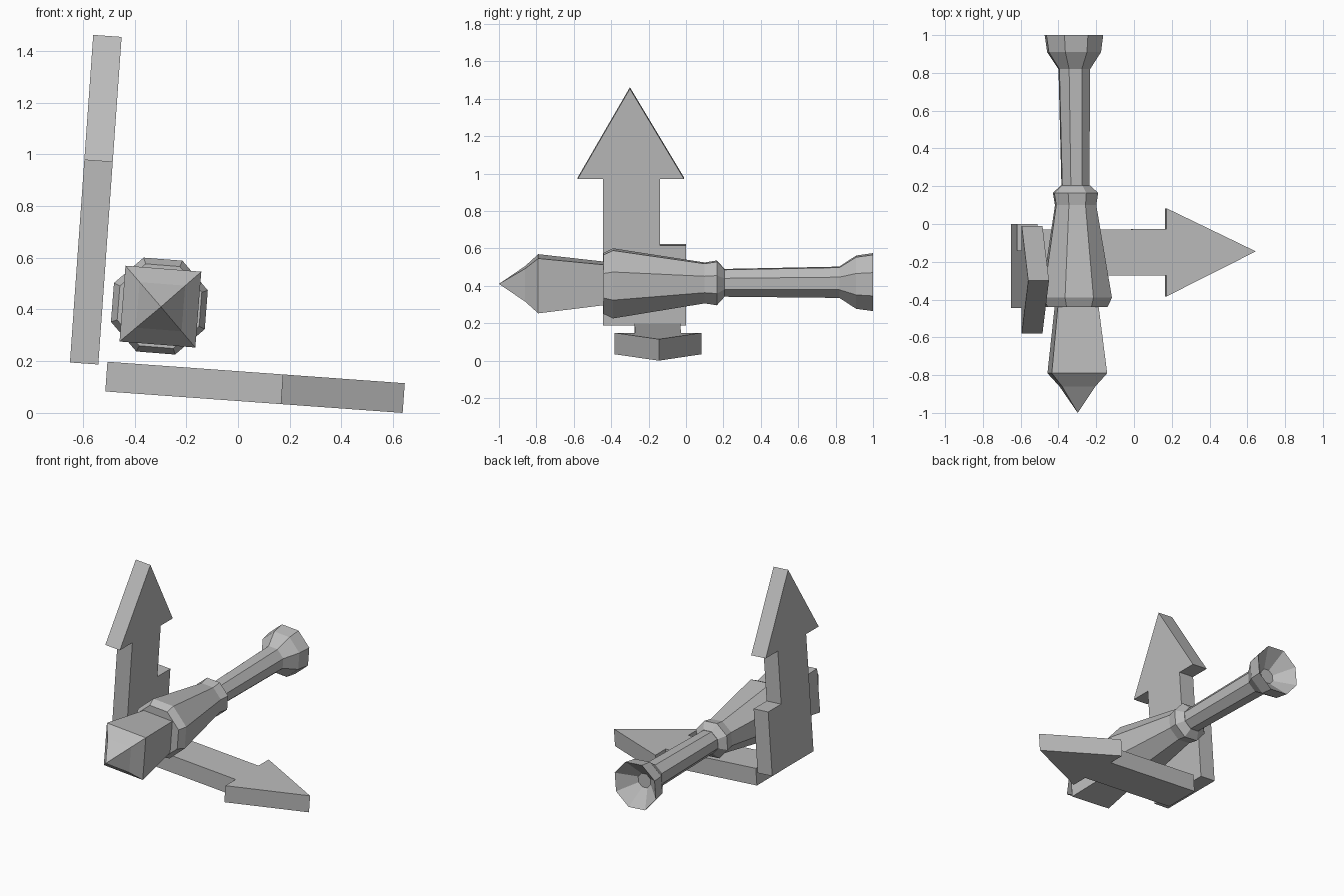
import bpy, bmesh, math
from mathutils import Vector

cube = bpy.data.objects.get("Cube")
if cube:
    bpy.data.objects.remove(cube, do_unlink=True)

grey = bpy.data.materials.new("plain_grey")
grey.use_nodes = True
grey.diffuse_color = (0.5, 0.5, 0.5, 1)
bsdf = next(n for n in grey.node_tree.nodes if n.type == 'BSDF_PRINCIPLED')
bsdf.inputs["Base Color"].default_value = grey.diffuse_color

ROLL = math.radians(-4.5)


def finish(name, bm):
    bmesh.ops.recalc_face_normals(bm, faces=bm.faces)
    mesh = bpy.data.meshes.new(name)
    bm.to_mesh(mesh)
    bm.free()
    mesh.materials.append(grey)
    obj = bpy.data.objects.new(name, mesh)
    bpy.context.collection.objects.link(obj)
    return obj


def axis_point(y):
    """Centre line of the tool, drifting slightly along its length."""
    return Vector((-0.308 - 0.01 * y, y, 0.415 + 0.005 * y))


def lathe(name, sides, rings, tip=None):
    """Faceted body through (y, radius) rings, with an optional pointed start."""
    bm = bmesh.new()
    loops = []
    for y, r in rings:
        c = axis_point(y)
        angles = [ROLL + (i + 0.5) * math.tau / sides for i in range(sides)]
        loops.append([bm.verts.new(c + Vector((r * math.cos(a), 0, r * math.sin(a))))
                      for a in angles])
    for a, b in zip(loops, loops[1:]):
        for i in range(sides):
            j = (i + 1) % sides
            bm.faces.new((a[i], a[j], b[j], b[i]))
    bm.faces.new(loops[-1])
    if tip is None:
        bm.faces.new(loops[0])
    else:
        point = bm.verts.new(axis_point(tip))
        for i in range(sides):
            bm.faces.new((point, loops[0][i], loops[0][(i + 1) % sides]))
    return finish(name, bm)


def plate(name, outline, origin, along, thickness):
    """Extruded outline of (distance, y) points, lying along a sloped direction."""
    bm = bmesh.new()
    along = Vector(along).normalized()
    normal = Vector((0, 1, 0)).cross(along) * thickness
    base = [bm.verts.new(Vector(origin) + along * d + Vector((0, y, 0)))
            for d, y in outline]
    face = bm.faces.new(base)
    out = bmesh.ops.extrude_face_region(bm, geom=[face])
    moved = [v for v in out["geom"] if isinstance(v, bmesh.types.BMVert)]
    bmesh.ops.translate(bm, verts=moved, vec=normal)
    return finish(name, bm)


# Square pointed head
lathe("pointed_head", 4, [(-0.86, 0.125), (-0.79, 0.208), (-0.43, 0.152)], tip=-1.0)

# Eight-sided collar, tapering to the neck bead
lathe("collar", 8, [(-0.44, 0.172), (-0.39, 0.197), (0.1, 0.115),
                    (0.165, 0.126), (0.205, 0.08)])

# Slim handle with a flared, hollow end
lathe("handle", 8, [(0.2, 0.078), (0.82, 0.088), (0.91, 0.15),
                    (1.0, 0.163), (0.9, 0.05)])

# Upright arrow plate with a stepped foot
plate("upright_arrow",
      [(0, -0.445), (0, 0), (0.43, 0), (0.43, -0.14), (0.785, -0.14),
       (0.785, -0.01), (1.27, -0.3), (0.785, -0.58), (0.785, -0.445)],
      (-0.65, 0, 0.195), (0.09, 0, 1.265), 0.11)

# Flat arrow plate resting on its tip
plate("flat_arrow",
      [(0, -0.275), (0, -0.03), (0.68, -0.027), (0.68, 0.083),
       (1.153, -0.145), (0.68, -0.383), (0.68, -0.272)],
      (-0.505, 0, 0.2), (1.15, 0, -0.083), -0.0 + 0.115)

# Seat the flat plate so that its lowest edge touches the ground
flat = bpy.data.objects["flat_arrow"]
lowest = min(v.co.z for v in flat.data.vertices)
for v in flat.data.vertices:
    v.co.z -= lowest
